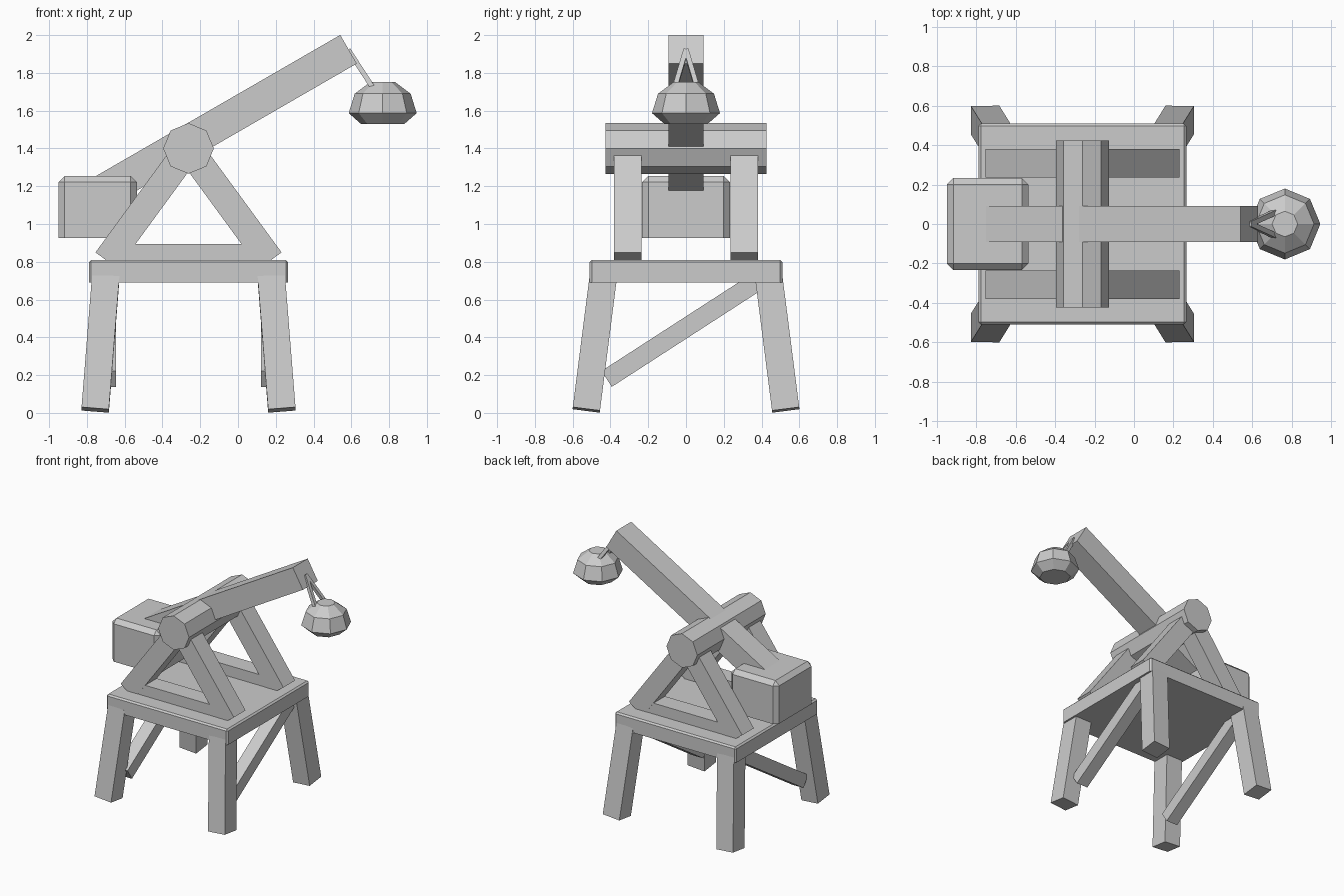
import bpy, bmesh, math
from mathutils import Vector, Matrix

cube = bpy.data.objects.get("Cube")
if cube:
    bpy.data.objects.remove(cube, do_unlink=True)

grey = bpy.data.materials.new("plain_grey")
grey.use_nodes = True
GREY = (0.6, 0.6, 0.6, 1)
grey.diffuse_color = GREY
grey.node_tree.nodes["Principled BSDF"].inputs["Base Color"].default_value = GREY

CX = -0.262      # middle of the stand
AXLE_Z = 1.40


def finish(name, bm):
    bmesh.ops.recalc_face_normals(bm, faces=bm.faces)
    mesh = bpy.data.meshes.new(name)
    bm.to_mesh(mesh)
    bm.free()
    mesh.materials.append(grey)
    obj = bpy.data.objects.new(name, mesh)
    bpy.context.collection.objects.link(obj)
    return obj


def beam(name, start, end, width, depth, side=(0, 1, 0)):
    """Square-ended bar from start to end; width runs along the side hint."""
    a, b = Vector(start), Vector(end)
    d = (b - a).normalized()
    u = Vector(side)
    u = (u - d * u.dot(d)).normalized()
    w = d.cross(u)
    rot = Matrix((u, w, d)).transposed().to_4x4()
    bm = bmesh.new()
    bmesh.ops.create_cube(bm, size=1)
    bmesh.ops.scale(bm, vec=(width, depth, (b - a).length), verts=bm.verts)
    bmesh.ops.transform(bm, matrix=Matrix.Translation((a + b) / 2) @ rot, verts=bm.verts)
    return finish(name, bm)


def chamfered_box(name, center, size, chamfer):
    """Box with chamfered sides and top, and a sharp bottom rim."""
    bm = bmesh.new()
    bmesh.ops.create_cube(bm, size=1)
    bmesh.ops.scale(bm, vec=size, verts=bm.verts)
    edges = [e for e in bm.edges if any(v.co.z > 0 for v in e.verts)]
    bmesh.ops.bevel(bm, geom=edges, offset=chamfer, segments=1, affect='EDGES')
    bmesh.ops.translate(bm, vec=center, verts=bm.verts)
    return finish(name, bm)


def lathe(name, rings, matrix, sides=8):
    """Low-sided solid from (radius, height) rings."""
    bm = bmesh.new()
    loops = []
    for r, h in rings:
        angles = [math.tau * i / sides for i in range(sides)]
        loops.append([bm.verts.new((r * math.cos(t), r * math.sin(t), h)) for t in angles])
    for low, high in zip(loops, loops[1:]):
        for i in range(sides):
            j = (i + 1) % sides
            bm.faces.new((low[i], low[j], high[j], high[i]))
    bm.faces.new(loops[0][::-1])
    bm.faces.new(loops[-1])
    bmesh.ops.transform(bm, matrix=matrix, verts=bm.verts)
    return finish(name, bm)


# Platform
chamfered_box("platform", (CX, 0, 0.75), (1.055, 1.02, 0.12), 0.012)

# Splayed legs and diagonal braces
for sx, x_name in ((-1, "right"), (1, "left")):
    for sy, y_name in ((-1, "front"), (1, "back")):
        beam(f"{y_name}_{x_name}_leg", (CX + sx * 0.494, sy * 0.528, 0.016),
             (CX + sx * 0.438, sy * 0.438, 0.72), 0.145, 0.145, (1, 0, 0))
    x = CX + sx * 0.435
    beam(f"{x_name}_brace", (x, -0.42, 0.18), (x, 0.40, 0.71), 0.1, 0.1, (1, 0, 0))

# Triangular side frames
for sy, y_name in ((-1, "front"), (1, "back")):
    y = sy * 0.3075
    for sx, x_name in ((-1, "right"), (1, "left")):
        beam(f"{y_name}_{x_name}_strut", (CX + sx * 0.434, y, 0.807),
             (CX, y, AXLE_Z), 0.145, 0.145)
    beam(f"{y_name}_frame_base", (CX - 0.42, y, 0.825), (CX + 0.42, y, 0.825), 0.142, 0.14)

# Axle
lathe("axle", [(0.134, -0.425), (0.134, 0.425)],
      Matrix.Translation((CX, 0, AXLE_Z)) @ Matrix.Rotation(math.pi / 2, 4, 'X'))

# Throwing arm and counterweight
beam("throwing_arm", (-0.745, 0, 1.157), (0.585, 0, 1.925), 0.185, 0.175)
chamfered_box("counterweight", (-0.743, 0, 1.09), (0.415, 0.465, 0.33), 0.033)

# Sling ropes and stone
for sy, y_name in ((-1, "front"), (1, "back")):
    beam(f"{y_name}_rope", (0.585, 0, 1.92), (0.728, sy * 0.065, 1.70), 0.026, 0.026)
lathe("stone", [(0.115, 1.53), (0.18, 1.587), (0.148, 1.69), (0.065, 1.752)],
      Matrix.Translation((0.766, 0, 0)))
